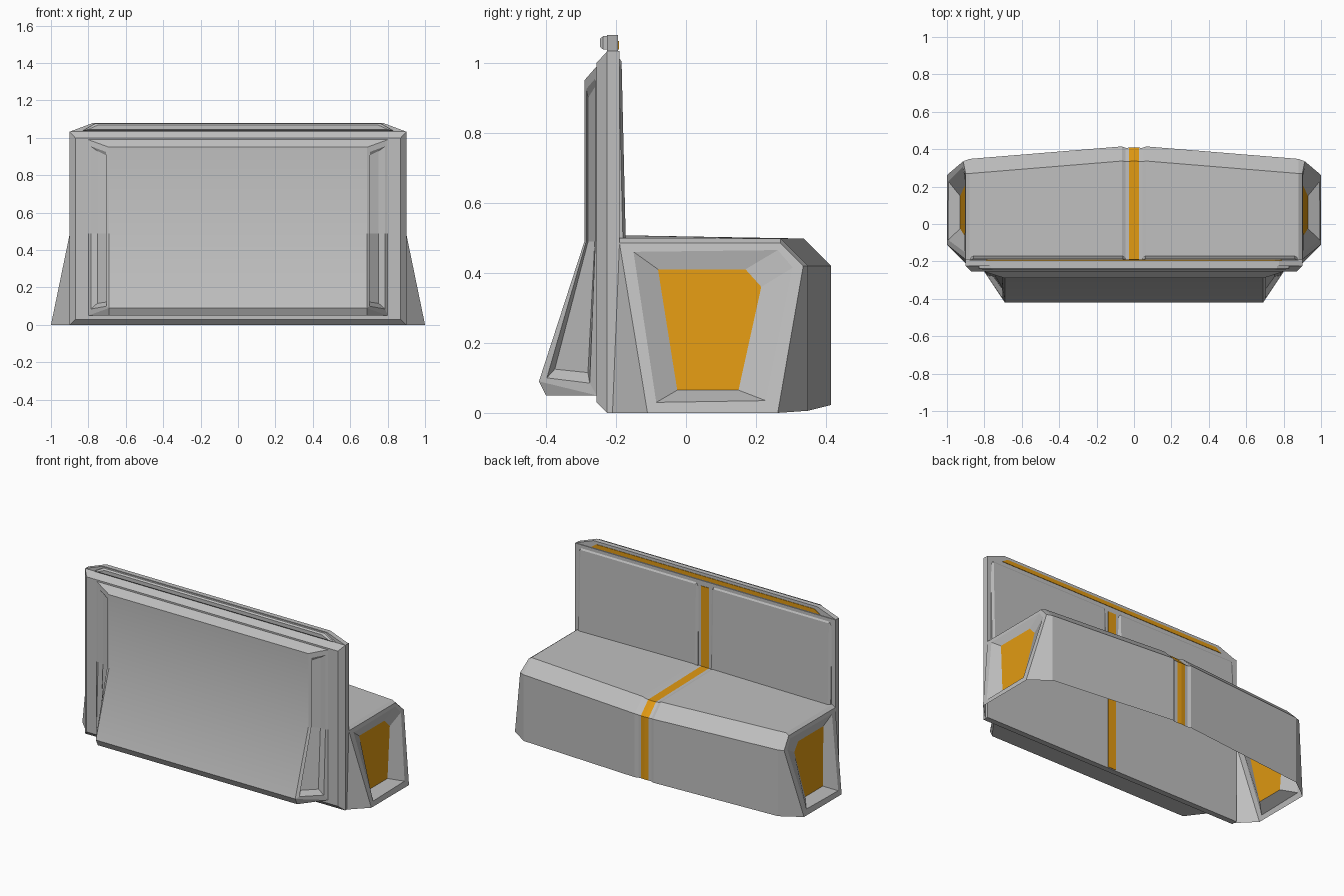
import bpy, bmesh

if "Cube" in bpy.data.objects:
    bpy.data.objects.remove(bpy.data.objects["Cube"])


def material(name, rgb):
    m = bpy.data.materials.new(name)
    m.diffuse_color = (*rgb, 1)
    m.use_nodes = True
    m.node_tree.nodes["Principled BSDF"].inputs["Base Color"].default_value = m.diffuse_color
    return m


GREY, ORANGE = 0, 1
MATS = [material("light grey", (0.52, 0.52, 0.52)), material("amber orange", (0.75, 0.32, 0.006))]


def build(name, faces, mirror=True):
    """faces: (points, material, smooth); mirrored over x = 0 if asked."""
    bm = bmesh.new()
    for pts, mat, smooth in faces:
        for sx in ((1, -1) if mirror else (1,)):
            f = bm.faces.new([bm.verts.new((p[0] * sx, p[1], p[2])) for p in pts[::sx]])
            f.material_index, f.smooth = mat, smooth
    bmesh.ops.remove_doubles(bm, verts=bm.verts, dist=1e-4)
    bmesh.ops.recalc_face_normals(bm, faces=bm.faces)
    me = bpy.data.meshes.new(name)
    bm.to_mesh(me)
    bm.free()
    for m in MATS:
        me.materials.append(m)
    ob = bpy.data.objects.new(name, me)
    bpy.context.collection.objects.link(ob)
    return ob


def ring(a, b, mat=GREY):
    """Quads joining two matching closed loops."""
    n = len(a)
    return [([a[i], a[(i + 1) % n], b[(i + 1) % n], b[i]], mat, False) for i in range(n)]


def loft(name, loops, mat=GREY, mirror=False):
    """Capped solid through a row of matching loops."""
    faces = [(loops[0], mat, False), (loops[-1], mat, False)]
    for a, b in zip(loops, loops[1:]):
        faces += ring(a, b, mat)
    return build(name, faces, mirror)


def trapezoid(y, z0, z1, x0, x1):
    return [(-x0, y, z0), (x0, y, z0), (x1, y, z1), (-x1, y, z1)]


# Seat shell: sections along x, open underneath, with a sunken orange band
def section(x, sink):
    t = x / 0.88
    yf = 0.42 - 0.072 * t - sink
    yt = 0.342 - 0.072 * t - sink * 0.5
    return [(x, -0.19, 0.508 - 0.008 * t - sink), (x, yt, 0.498 - sink),
            (x, yf, 0.42 - sink * 0.5), (x, yf, 0.024 - 0.018 * t)]


rows = [section(0, .01), section(.027, .01), section(.045, .009), section(.065, 0), section(.88, 0)]
seat = []
for i, (a, b) in enumerate(zip(rows, rows[1:])):
    for j in range(3):
        seat.append(([a[j], a[j + 1], b[j + 1], b[j]], ORANGE if i == 0 else GREY, False))

# Flared seat ends with a recessed orange panel


def on_side(y, z):
    return (1.0 - 0.1 * z / 0.485, y, z)


rim = [on_side(*p) for p in [(-.19, .485), (.27, .485), (.335, .42), (.262, 0), (-.11, 0)]]
lip = [on_side(*p) for p in [(-.15, .46), (.262, .465), (.305, .415), (.228, .035), (-.085, .03)]]
panel = [(.936 - .1 * z, y, z) for y, z in
         [(-.08, .41), (.17, .41), (.215, .36), (.15, .065), (-.025, .065)]]
end = rows[-1]
seat += ring(rim, lip) + ring(lip, panel) + [(panel, ORANGE, False)]
for j in range(3):
    seat.append(([end[j], end[j + 1], rim[j + 1], rim[j]], GREY, False))
seat.append(([rim[0], rim[4], (0.9, -0.21, 0)], GREY, False))
build("seat", seat)

# Backrest slab with chamfered rear edges
loft("backrest", [trapezoid(-.19, 0, 1.033, .9, .9), trapezoid(-.225, 0, 1.033, .9, .9),
                  trapezoid(-.255, .03, 1.0, .87, .87)])

# Cap along the top, its rear rail and front light strip
loft("top_cap", [trapezoid(-.194, 1.033, 1.08, .9, .775), trapezoid(-.225, 1.033, 1.08, .9, .775)])
loft("rear_rail", [trapezoid(-.22, 1.038, 1.076, .83, .765), trapezoid(-.237, 1.038, 1.076, .83, .765),
                   trapezoid(-.246, 1.046, 1.068, .8, .75)])
loft("top_strip", [trapezoid(-.2, 1.038, 1.062, .79, .755), trapezoid(-.191, 1.038, 1.062, .79, .755)], ORANGE)

# Backrest centre stripe, running down inside the seat shell
loft("back_stripe", [trapezoid(-.194, .005, 1.0, .027, .027), trapezoid(-.187, .005, 1.0, .027, .027)], ORANGE)


# Thin backrest cushions, thicker toward the seat
def cushion_loop(x, inset):
    z1 = 1.015 - inset
    return [(x, -.192, .49), (x, -.172 - inset * .4, .49), (x, -.184 - inset * .4, z1 - .012), (x, -.192, z1)]


loft("back_cushion", [cushion_loop(.045, .02), cushion_loop(.06, 0), cushion_loop(.86, 0),
                      cushion_loop(.875, .02)], GREY, True)


# Rear housing: flared profile, with slanted pocketed sides
def edge_y(z):
    return -.29 if z >= .49 else -.29 - .13 * (.49 - z) / .40


def on_flank(s, z, shift=0):
    y = edge_y(z)
    return (.69 + .11 * s - shift, y + (-.255 - y) * s, z)


outer = [on_flank(*p) for p in [(0, .95), (0, .49), (0, .09), (1, .05), (1, .49), (1, .99)]]
mid = [on_flank(*p) for p in [(.15, .925), (.15, .49), (.12, .1), (.88, .085), (.88, .49), (.88, .955)]]
floor = [on_flank(*p, .03) for p in [(.3, .9), (.3, .49), (.22, .125), (.84, .115), (.84, .49), (.84, .93)]]
B = (.69, -.40, .05)


def centre(p):
    return (0, p[1], p[2])


housing = ring(outer, mid) + ring(mid, floor)
housing += [([floor[0], floor[1], floor[4], floor[5]], GREY, False),
            ([floor[1], floor[2], floor[3], floor[4]], GREY, False),
            ([outer[2], B, outer[3]], GREY, False)]
for k, (a, b) in enumerate([(outer[5], outer[0]), (outer[0], outer[1]), (outer[1], outer[2]),
                            (outer[2], B), (B, outer[3])]):
    housing.append(([a, b, centre(b), centre(a)], GREY, k in (1, 2)))
build("rear_housing", housing)
